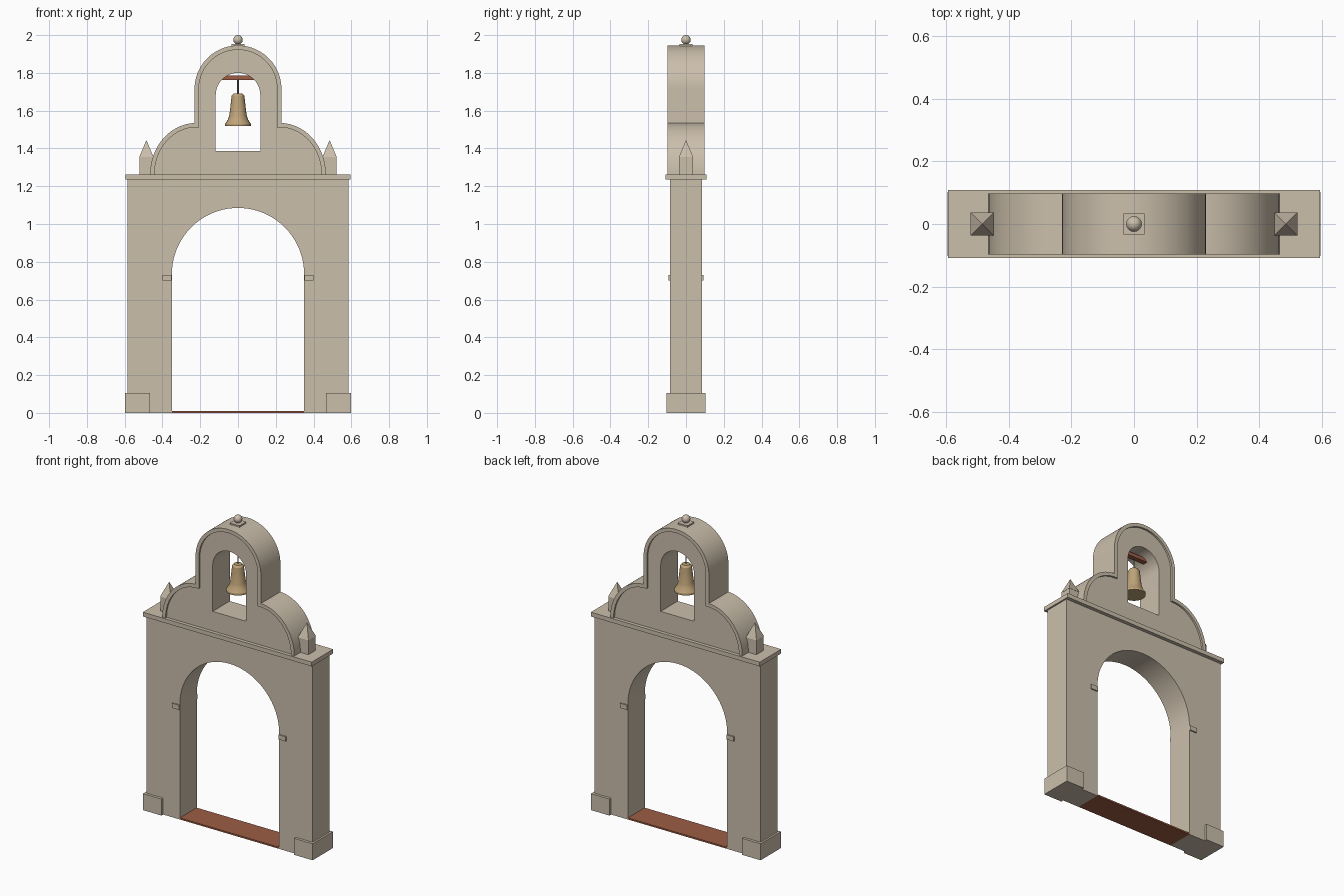
import bpy, bmesh
from math import sin, cos, pi, radians
from mathutils import Matrix

cube = bpy.data.objects.get("Cube")
if cube:
    bpy.data.objects.remove(cube, do_unlink=True)


def material(name, rgb):
    m = bpy.data.materials.new(name)
    m.use_nodes = True
    m.diffuse_color = (*rgb, 1)
    m.node_tree.nodes["Principled BSDF"].inputs["Base Color"].default_value = (*rgb, 1)
    return m


STONE = material("sandstone", (0.60, 0.52, 0.41))
BRICK = material("terracotta", (0.34, 0.11, 0.06))
BRONZE = material("bronze", (0.52, 0.37, 0.19))
IRON = material("iron", (0.20, 0.19, 0.18))


def finish(name, bm, mat, smooth=False):
    bmesh.ops.recalc_face_normals(bm, faces=bm.faces)
    mesh = bpy.data.meshes.new(name)
    bm.to_mesh(mesh)
    bm.free()
    mesh.materials.append(mat)
    ob = bpy.data.objects.new(name, mesh)
    bpy.context.collection.objects.link(ob)
    if smooth:
        bpy.ops.object.select_all(action="DESELECT")
        ob.select_set(True)
        bpy.context.view_layer.objects.active = ob
        bpy.ops.object.shade_smooth_by_angle(angle=radians(30))
    return ob


def box(name, x, y, z, mat=STONE):
    """Box from (low, high) ranges."""
    bm = bmesh.new()
    size = [r[1] - r[0] for r in (x, y, z)]
    mid = [(r[1] + r[0]) / 2 for r in (x, y, z)]
    bmesh.ops.create_cube(bm, size=1, matrix=Matrix.Translation(mid) @ Matrix.Diagonal((*size, 1)))
    return finish(name, bm, mat)


def slab(name, loops, half, mat=STONE):
    """Fill x-z outlines (later loops are holes) and extrude them through y."""
    bm = bmesh.new()
    for loop in loops:
        vs = [bm.verts.new((x, -half, z)) for x, z in loop]
        for a, b in zip(vs, vs[1:] + vs[:1]):
            bm.edges.new((a, b))
    bmesh.ops.triangle_fill(bm, use_beauty=True, edges=bm.edges[:])
    ext = bmesh.ops.extrude_face_region(bm, geom=bm.faces[:])
    bmesh.ops.translate(bm, vec=(0, 2 * half, 0),
                        verts=[v for v in ext["geom"] if isinstance(v, bmesh.types.BMVert)])
    return finish(name, bm, mat, smooth=True)


def lathe(name, profile, mat, steps=20):
    bm = bmesh.new()
    vs = [bm.verts.new((r, 0, z)) for r, z in profile]
    es = [bm.edges.new(p) for p in zip(vs, vs[1:])]
    bmesh.ops.spin(bm, geom=vs + es, cent=(0, 0, 0), axis=(0, 0, 1), angle=2 * pi, steps=steps)
    bmesh.ops.remove_doubles(bm, verts=bm.verts, dist=0.0005)
    return finish(name, bm, mat, smooth=True)


def arc(cx, cz, rx, rz, start, end, n=24):
    return [(cx + rx * cos(start + (end - start) * i / n),
             cz + rz * sin(start + (end - start) * i / n)) for i in range(n + 1)]


def mirrored(half):
    """Complete a right-hand outline that ends on the centre line."""
    return half + [(-x, z) for x, z in reversed(half[:-1])]


# Gate wall with arched passage
passage = arc(0, 0.735, 0.35, 0.35, 0, pi, 40)
slab("gate_wall", [[(0.585, 0), (0.585, 1.236), (-0.585, 1.236), (-0.585, 0), (-0.35, 0)]
                   + passage[::-1] + [(0.35, 0)]], 0.085)
box("threshold", (-0.35, 0.35), (-0.085, 0.085), (0, 0.01), BRICK)
box("cornice", (-0.595, 0.595), (-0.108, 0.108), (1.236, 1.263))


# Bell gable: shoulders, tower and round head, shrunk by an inset
def gable_outline(d):
    shoulder = arc(0.22, 1.263, 0.245 - d, 0.272 - d, 0, pi / 2)
    shoulder = [p for p in shoulder if p[0] > 0.232 - d]
    return mirrored(shoulder + [(0.23 - d, 1.535 - d)]
                    + arc(0, 1.715, 0.23 - d, 0.23 - d, 0, pi / 2))


outer, inner = gable_outline(0), gable_outline(0.023)
window = [(0.118, 1.387)] + arc(0, 1.682, 0.118, 0.118, 0, pi) + [(-0.118, 1.387)]
slab("bell_gable", [inner, window], 0.086)
slab("gable_trim", [outer + inner[::-1]], 0.098)

# Paired details on both sides
for side, s in (("left", 1), ("right", -1)):
    def span(a, b):
        return tuple(sorted((s * a, s * b)))
    box(side + "_plinth", span(0.467, 0.597), (-0.102, 0.102), (0, 0.105))
    box(side + "_impost", span(0.351, 0.40), (-0.093, 0.093), (0.70, 0.73))
    box(side + "_finial_post", span(0.449, 0.521), (-0.036, 0.036), (1.262, 1.355))
    bm = bmesh.new()
    bmesh.ops.create_cone(bm, cap_ends=True, segments=4, radius1=0.053, radius2=0, depth=0.09,
                          matrix=Matrix.Translation((s * 0.485, 0, 1.40))
                          @ Matrix.Rotation(pi / 4, 4, "Z"))
    finish(side + "_finial_cap", bm, STONE)

# Ball on top of the gable
box("ball_base", (-0.034, 0.034), (-0.034, 0.034), (1.938, 1.953))
bm = bmesh.new()
bmesh.ops.create_uvsphere(bm, u_segments=20, v_segments=12, radius=0.025,
                          matrix=Matrix.Translation((0, 0, 1.975)))
finish("top_ball", bm, STONE, smooth=True)

# Bell, its hanging rod and beam
box("bell_beam", (-0.095, 0.095), (-0.016, 0.016), (1.763, 1.786), BRICK)
lathe("bell_rod", [(0, 1.67), (0.004, 1.67), (0.004, 1.77), (0, 1.77)], IRON, 10)
lathe("bell", [(0, 1.692), (0.024, 1.69), (0.034, 1.678), (0.038, 1.64), (0.046, 1.575),
               (0.053, 1.553), (0.068, 1.53), (0.068, 1.518), (0, 1.518)], BRONZE)
